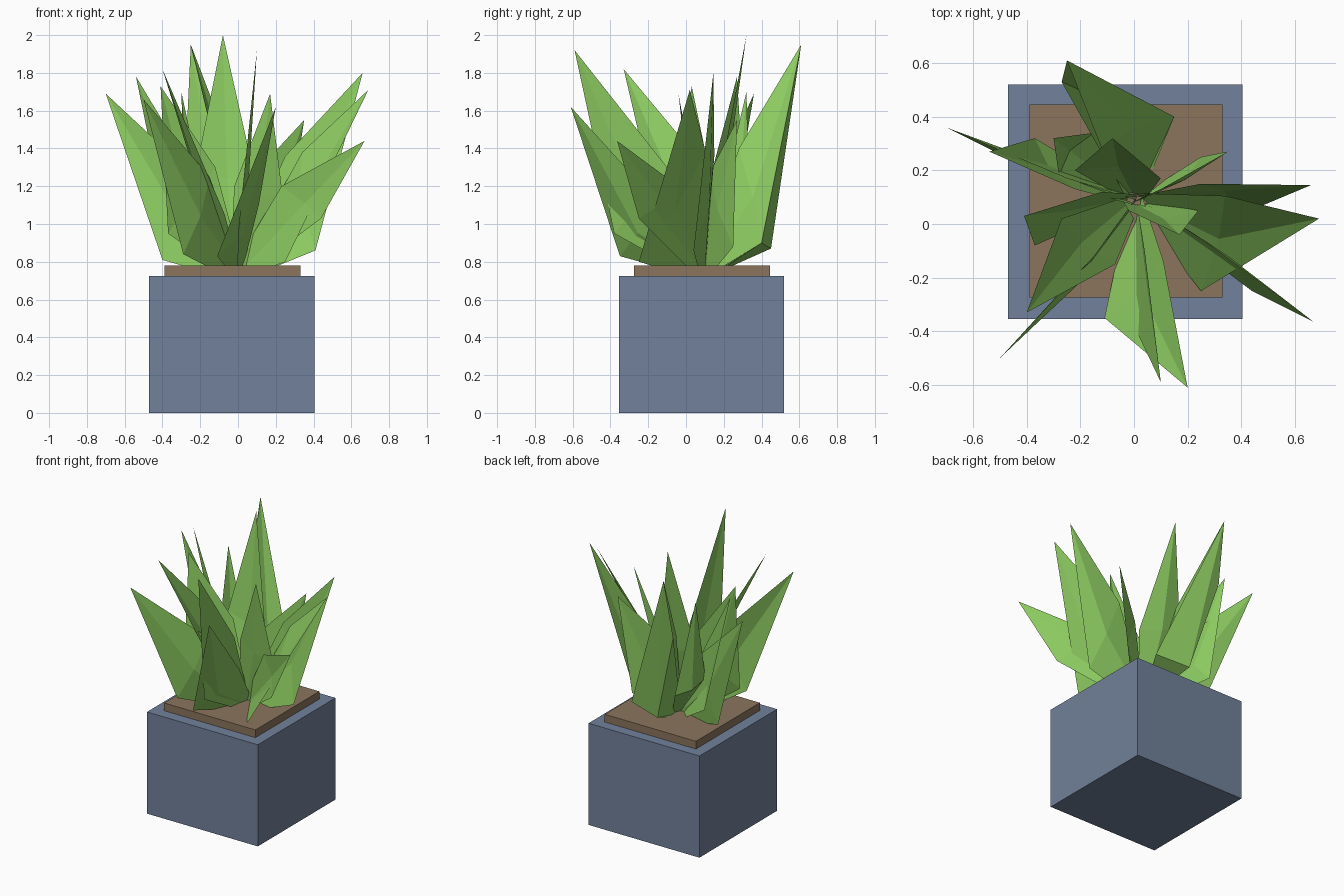
import bpy
from mathutils import Vector


def material(name, rgb):
    m = bpy.data.materials.new(name)
    m.diffuse_color = (*rgb, 1)
    return m


POT = material("slate_blue", (0.165, 0.22, 0.325))
SOIL = material("soil_brown", (0.258, 0.178, 0.109))
LEAF = material("leaf_green", (0.265, 0.60, 0.12))


def mesh_object(name, verts, faces, mat):
    me = bpy.data.meshes.new(name)
    me.from_pydata(verts, [], faces)
    me.materials.append(mat)
    ob = bpy.data.objects.new(name, me)
    bpy.context.collection.objects.link(ob)
    return ob


def box(name, lo, hi, mat):
    lo, hi = Vector(lo), Vector(hi)
    bpy.ops.mesh.primitive_cube_add(size=1, location=(lo + hi) / 2)
    ob = bpy.context.object
    ob.name = name
    ob.scale = hi - lo
    ob.data.materials.append(mat)


def leaf(name, tip, low, high, rib=None):
    """Folded diamond blade: narrow foot, two side corners, raised rib, tip."""
    tip, low, high = Vector(tip), Vector(low), Vector(high)
    centre = Vector((0, 0.09, 0.75))
    out = Vector((tip.x, tip.y - 0.09, 0)).normalized()
    foot = centre + out * 0.01
    side = (low - high).normalized() * 0.05
    # the rib is pushed off the plane of the blade, towards the plant's outside
    normal = (low - high).cross(tip - foot).normalized()
    if normal.dot(out) < 0:
        normal.negate()
    rib = Vector(rib) if rib else (low + high) / 2 + normal * 0.03
    verts = [foot + side, foot + normal * 0.01, foot - side, low, rib, high, tip]
    mesh_object(name, verts, [(0, 1, 4, 3), (1, 2, 5, 4), (3, 4, 6), (4, 5, 6)], LEAF)


# square pot and the soil slab on it
box("pot", (-0.47, -0.355, 0), (0.405, 0.52, 0.725), POT)
box("soil", (-0.39, -0.275, 0.72), (0.33, 0.445, 0.78), SOIL)

# leaves: tip, lower side corner, upper side corner, optional rib point
leaves = [
    ((-0.70, 0.36, 1.69), (-0.40, 0.21, 0.81), (-0.25, 0.17, 1.27)),
    ((-0.54, 0.27, 1.78), (-0.37, 0.32, 0.95), (-0.22, 0.13, 1.25)),
    ((-0.50, -0.50, 1.66), (-0.29, -0.27, 0.84), (-0.15, -0.12, 1.25)),
    ((-0.40, -0.33, 1.82), (-0.07, -0.15, 1.05), (-0.27, 0.02, 1.40)),
    ((-0.41, 0.03, 1.73), (-0.37, -0.08, 0.95), (-0.12, 0.12, 1.30)),
    ((-0.25, 0.61, 1.95), (0.15, 0.40, 0.90), (-0.12, 0.28, 1.40)),
    ((-0.25, 0.61, 1.95), (0.15, 0.40, 0.90), (-0.27, 0.53, 1.52), (-0.09, 0.45, 0.87)),
    ((-0.08, 0.32, 2.00), (0.10, 0.17, 1.20), (-0.22, 0.20, 1.30)),
    ((0.10, -0.59, 1.92), (0.00, -0.38, 0.95), (0.04, -0.10, 1.30)),
    ((0.20, -0.61, 1.62), (-0.11, -0.35, 0.83), (0.11, -0.14, 1.10)),
    ((0.67, -0.365, 1.44), (0.44, -0.25, 1.03), (0.23, -0.04, 1.20)),
    ((0.69, 0.02, 1.71), (0.25, -0.25, 0.80), (0.34, 0.105, 1.38)),
    ((0.66, 0.145, 1.80), (0.41, 0.04, 0.86), (0.25, 0.15, 1.36)),
    ((0.35, 0.27, 1.55), (0.25, 0.25, 0.88), (0.10, 0.13, 1.28)),
    ((-0.30, 0.32, 1.70), (-0.15, 0.34, 1.00), (-0.28, 0.18, 1.10)),
    ((0.17, -0.04, 1.69), (0.24, 0.05, 1.12), (-0.02, 0.05, 1.20)),
]
for i, row in enumerate(leaves):
    leaf(f"leaf_{i + 1}", *row)
